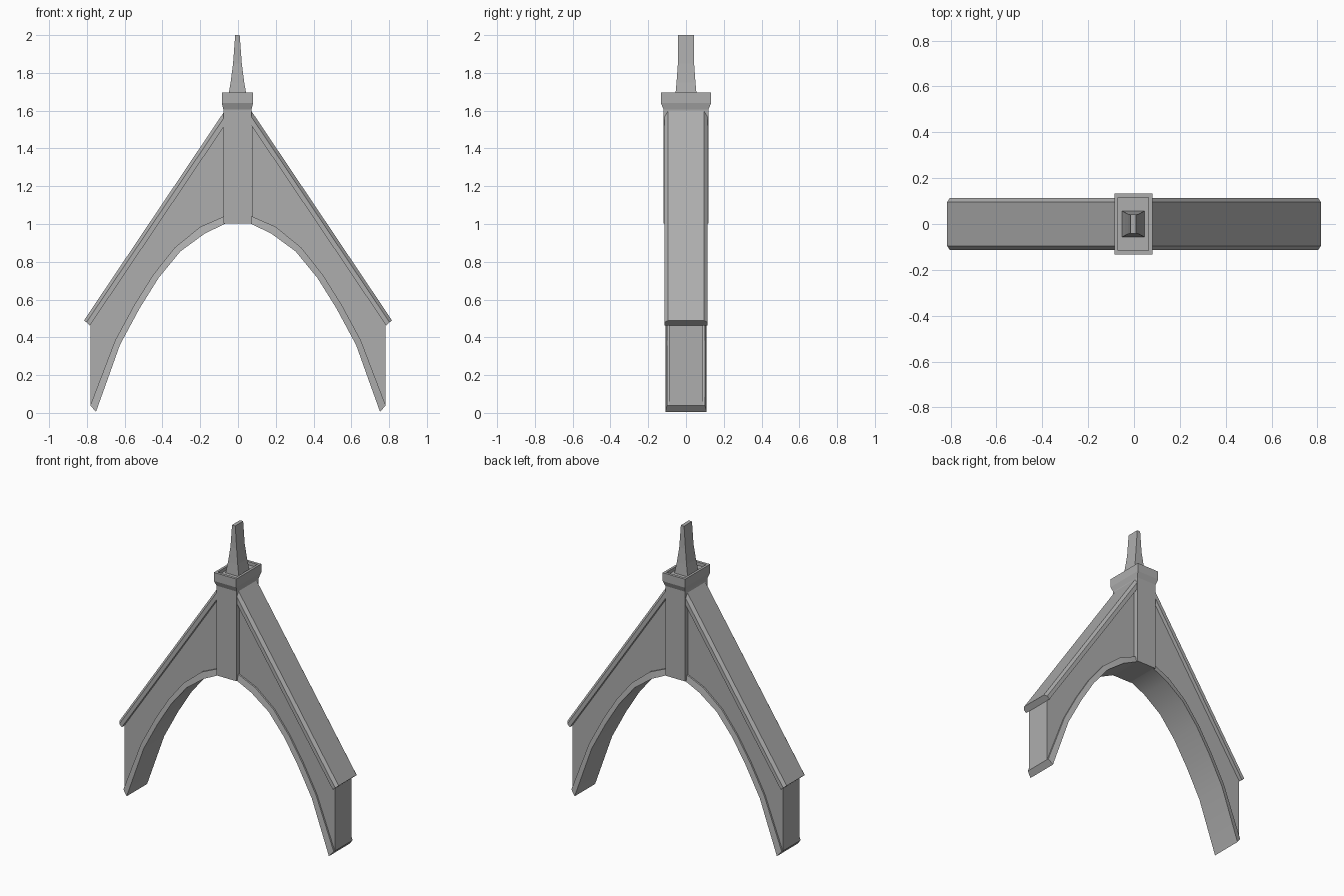
import bpy
import bmesh
from mathutils import Vector

cube = bpy.data.objects.get("Cube")
if cube:
    bpy.data.objects.remove(cube, do_unlink=True)

stone = bpy.data.materials.new("grey stone")
stone.use_nodes = True
GREY = (0.42, 0.42, 0.42, 1)
stone.diffuse_color = GREY
bsdf = next(n for n in stone.node_tree.nodes if n.type == 'BSDF_PRINCIPLED')
bsdf.inputs["Base Color"].default_value = GREY
bsdf.inputs["Roughness"].default_value = 0.8


def loft(name, rings, smooth=False):
    """Skin matching closed cross-sections and cap both ends."""
    bm = bmesh.new()
    loops = [[bm.verts.new(p) for p in ring] for ring in rings]
    for a, b in zip(loops, loops[1:]):
        for i in range(len(a)):
            j = (i + 1) % len(a)
            bm.faces.new((a[i], a[j], b[j], b[i]))
    bm.faces.new(loops[0][::-1])
    bm.faces.new(loops[-1])
    bmesh.ops.recalc_face_normals(bm, faces=bm.faces)
    mesh = bpy.data.meshes.new(name)
    bm.to_mesh(mesh)
    bm.free()
    mesh.materials.append(stone)
    obj = bpy.data.objects.new(name, mesh)
    bpy.context.collection.objects.link(obj)
    if smooth:
        bpy.ops.object.select_all(action='DESELECT')
        obj.select_set(True)
        bpy.context.view_layer.objects.active = obj
        bpy.ops.object.shade_smooth_by_angle(angle=0.7)
    return obj


def stack(name, levels, cx=-0.003):
    """Tapered rectangular tower from (half width, half depth, height)."""
    return loft(name, [[(cx - w, -d, z), (cx + w, -d, z), (cx + w, d, z), (cx - w, d, z)]
                       for w, d, z in levels])


# Arch outlines (x, z): soffit edge and outer edge of the rib
soffit = [(0, 1.005), (0.06, 1.005), (0.175, 0.95), (0.305, 0.855), (0.42, 0.715),
          (0.52, 0.555), (0.625, 0.36), (0.752, 0.005)]
extrados = [(0, 1.05), (0.075, 1.04), (0.20, 0.985), (0.335, 0.875), (0.45, 0.73),
            (0.55, 0.57), (0.65, 0.385), (0.782, 0.04)]

# Sloping coping: bevelled section (depth, fraction of thickness)
coping_section = [(-0.095, 0), (0.095, 0), (0.114, 0.4), (0.114, 1), (-0.114, 1), (-0.114, 0.4)]
coping_ends = [((0.065, 1.607), (0.065, 1.53)), ((0.815, 0.49), (0.784, 0.463))]

for side, s in (("left", 1), ("right", -1)):
    # Arch rib with slightly sloped faces
    loft(side + "_arch_rib",
         [[(s * a[0], -0.109, a[1]), (s * a[0], 0.109, a[1]),
           (s * b[0], 0.1, b[1]), (s * b[0], -0.1, b[1])]
          for a, b in zip(soffit, extrados)], True)

    # Recessed web between arch and coping
    outline = extrados[1:] + [(0.782, 0.485), (0.075, 1.55)]
    loft(side + "_web", [[(s * x, y, z) for x, z in outline] for y in (-0.089, 0.089)])

    # Coping along the roof slope
    rings = []
    for top, low in coping_ends:
        t, l = Vector(top), Vector(low)
        rings.append([(s * t.lerp(l, f).x, y, t.lerp(l, f).y) for y, f in coping_section])
    loft(side + "_coping", rings, True)

# Central post, hollow-topped capital and tapering spire
stack("center_post", [(0.074, 0.118, 1.002), (0.074, 0.118, 1.61)])
stack("capital", [(0.074, 0.118, 1.605), (0.083, 0.133, 1.64), (0.083, 0.133, 1.697),
                  (0.067, 0.115, 1.697), (0.067, 0.115, 1.675)])
stack("spire", [(0.049, 0.057, 1.675), (0.036, 0.05, 1.75), (0.023, 0.043, 1.85),
                (0.012, 0.042, 2.0)])
